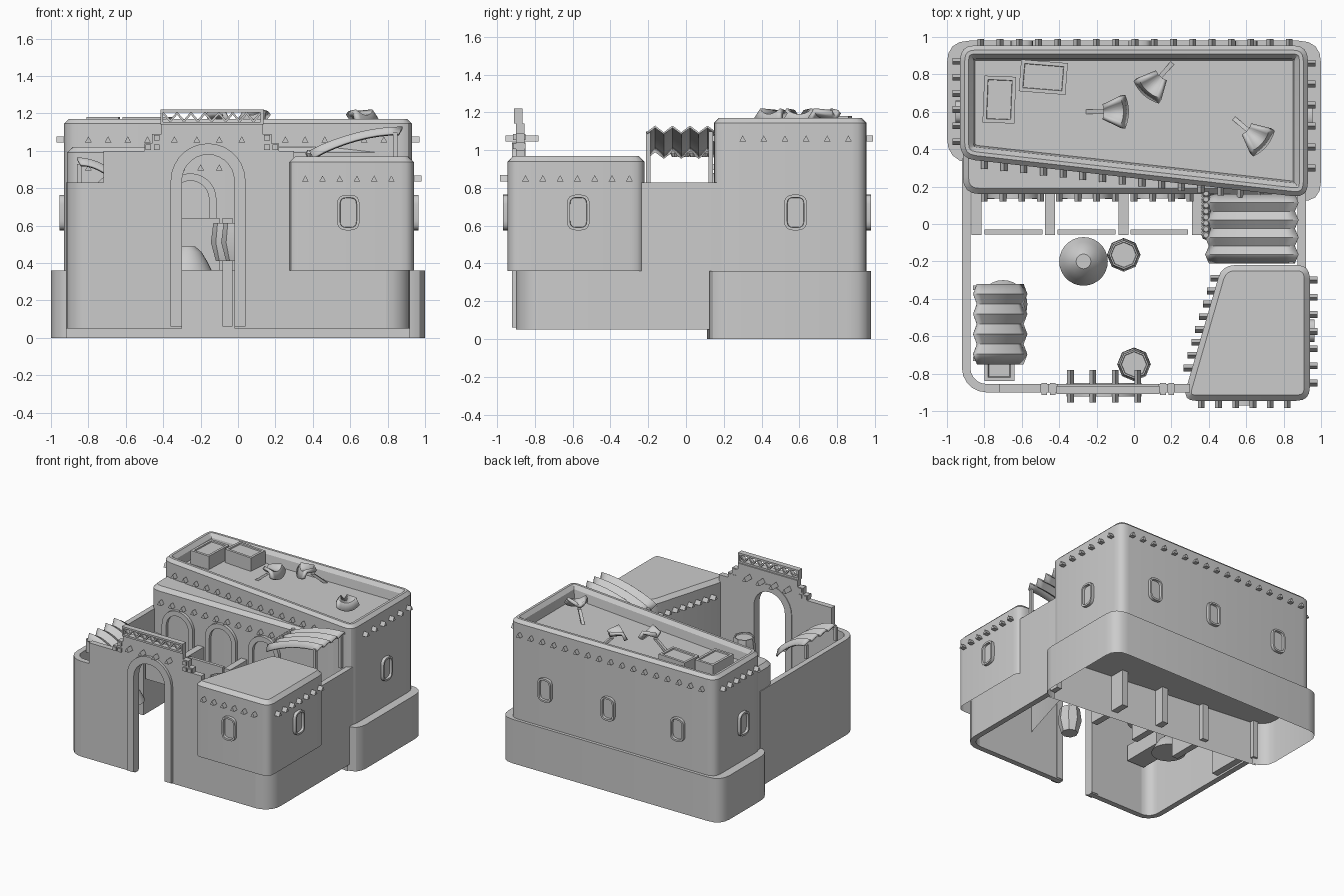
import bpy, bmesh, math
from mathutils import Matrix, Vector

if "Cube" in bpy.data.objects:
    bpy.data.objects.remove(bpy.data.objects["Cube"])

plaster = bpy.data.materials.new("grey_plaster")
plaster.use_nodes = True
GREY = (0.6, 0.6, 0.6, 1)
plaster.diffuse_color = GREY
plaster.node_tree.nodes["Principled BSDF"].inputs["Base Color"].default_value = GREY


# ---------- helpers ----------
def finish(name, bm, solid=0):
    me = bpy.data.meshes.new(name)
    bm.to_mesh(me)
    bm.free()
    me.materials.append(plaster)
    ob = bpy.data.objects.new(name, me)
    bpy.context.collection.objects.link(ob)
    bpy.ops.object.select_all(action='DESELECT')
    ob.select_set(True)
    bpy.context.view_layer.objects.active = ob
    bpy.ops.object.shade_smooth_by_angle(angle=math.radians(30))
    if solid:
        m = ob.modifiers.new("thickness", 'SOLIDIFY')
        m.thickness = solid
    return ob


def inset(pts, d):
    if d == 0:
        return [Vector(p) for p in pts]
    out = []
    for i, p in enumerate(pts):
        a, p, b = Vector(pts[i - 1]), Vector(p), Vector(pts[(i + 1) % len(pts)])
        e, f = (p - a).normalized(), (b - p).normalized()
        n, m = Vector((-e.y, e.x)), Vector((-f.y, f.x))
        out.append(p + (n + m) * d / max(0.3, 1 + n.dot(m)))
    return out


def rounded(pts, r, n=4):
    out = []
    for i, p in enumerate(pts):
        p, a, b = Vector(p), Vector(pts[i - 1]), Vector(pts[(i + 1) % len(pts)])
        s, e = p + (a - p).normalized() * r, p + (b - p).normalized() * r
        for k in range(n + 1):
            t = k / n
            out.append(s * (1 - t) ** 2 + p * 2 * t * (1 - t) + e * t * t)
    return out


def loft(bm, outline, rings, mat=Matrix(), bottom=True):
    """Stack inset copies of a counter-clockwise outline."""
    loops = [[bm.verts.new(mat @ Vector((p.x, p.y, z))) for p in inset(outline, d)]
             for d, z in rings]
    n = len(outline)
    for lo, hi in zip(loops, loops[1:]):
        for i in range(n):
            j = (i + 1) % n
            bm.faces.new((lo[i], lo[j], hi[j], hi[i]))
    bm.faces.new(loops[-1])
    if bottom:
        bm.faces.new(loops[0][::-1])


def solid(name, outline, rings, mat=Matrix(), bottom=True):
    bm = bmesh.new()
    loft(bm, outline, rings, mat, bottom)
    return finish(name, bm)


def sheet(bm, rows):
    for a, b in zip(rows, rows[1:]):
        for i in range(len(a) - 1):
            bm.faces.new((a[i], a[i + 1], b[i + 1], b[i]))


def rect(x0, x1, y0, y1):
    return [(x0, y0), (x1, y0), (x1, y1), (x0, y1)]


def box(bm, x0, x1, y0, y1, z0, z1):
    loft(bm, rect(x0, x1, y0, y1), [(0, z0), (0, z1)])


def upright(x, y, z, turn=0):
    """Local xy drawn on a wall; turn 0 faces the front."""
    return Matrix.Translation((x, y, z)) @ Matrix.Rotation(turn, 4, 'Z') @ Matrix.Rotation(math.pi / 2, 4, 'X')


def arc(cx, cy, r, a0, a1, n=14):
    return [(cx + r * math.cos(math.radians(a0 + (a1 - a0) * k / n)),
             cy + r * math.sin(math.radians(a0 + (a1 - a0) * k / n))) for k in range(n + 1)]


def circle(x, y, r, n):
    return arc(x, y, r, 0, 360, n)[:-1]


def arch_band(cx, z0, zc, r_in, r_out):
    return ([(cx + r_in, z0), (cx + r_out, z0)] + arc(cx, zc, r_out, 0, 180)
            + [(cx - r_out, z0), (cx - r_in, z0)] + arc(cx, zc, r_in, 180, 0))


PEG = [(-0.018, -0.015), (0.018, -0.015), (0, 0.018)]
H = math.pi / 2


def peg_row(name, a, b, z, n, turn, back=-0.03, front=0.04):
    bm = bmesh.new()
    a, b = Vector(a), Vector(b)
    for k in range(n):
        p = a.lerp(b, k / (n - 1))
        loft(bm, PEG, [(0, back), (0, front)], upright(p.x, p.y, z, turn))
    finish(name, bm)


# ---------- plinth and house ----------
base = [(-0.92, 0.32), (0.92, 0.11)] + rounded([(1, 0.11), (1, 0.98), (-1, 0.98), (-1, 0.34)], 0.12)
solid("rear_plinth", base, [(0, 0), (0, 0.36)], bottom=False)
upper = rounded([(-0.93, 0.35), (0.93, 0.14), (0.93, 0.955), (-0.93, 0.955)], 0.08)
solid("upper_house", upper, [(0, 0.36), (0, 1.145), (0.025, 1.17), (0.045, 1.17), (0.07, 1.14), (0.08, 1.07)])
lower = rounded([(-0.915, 0.16), (0.91, 0.16), (0.91, 0.6), (-0.915, 0.6)], 0.09)
solid("lower_house", lower, [(0, 0.36), (0, 0.99), (0.03, 1.02)])
peg_row("front_roof_pegs", (-0.8, 0.335), (0.78, 0.158), 1.06, 16, 0)
peg_row("right_roof_pegs", (0.93, 0.3), (0.93, 0.86), 1.06, 6, H)
peg_row("back_roof_pegs", (0.83, 0.955), (-0.82, 0.955), 1.06, 17, 2 * H, front=0.035)
peg_row("left_roof_pegs", (-0.93, 0.87), (-0.93, 0.44), 1.06, 6, -H)
peg_row("lower_roof_pegs", (-0.8, 0.16), (0.3, 0.16), 0.91, 12, 0)

# ---------- corner tower ----------
tower = rounded([(0.26, -0.945), (0.94, -0.945), (0.94, -0.22), (0.47, -0.22)], 0.07)
solid("corner_tower", tower, [(0, 0.36), (0, 0.94), (0.03, 0.97)], bottom=False)
peg_row("tower_front_pegs", (0.36, -0.945), (0.82, -0.945), 0.85, 6, 0)
peg_row("tower_right_pegs", (0.94, -0.85), (0.94, -0.3), 0.85, 7, H)
peg_row("tower_inner_pegs", (0.45, -0.29), (0.305, -0.77), 0.85, 8, -H)

# ---------- windows ----------
frame = rounded(rect(-0.06, 0.06, -0.095, 0.095), 0.05)
for i, (x, y, t) in enumerate([(0.59, -0.945, 0), (0.94, -0.57, H), (0.93, 0.58, H), (-0.93, 0.6, -H),
                               (0.6, 0.955, 2 * H), (0.03, 0.955, 2 * H), (-0.6, 0.955, 2 * H)]):
    solid(f"window_{i}", frame, [(0, -0.01), (0, 0.025), (0.015, 0.025), (0.017, 0.006)],
          upright(x, y, 0.67, t))

# ---------- courtyard walls ----------
left_wall = ([(-0.92, 0.35)] + arc(-0.79, -0.77, 0.13, 180, 270, 5)
             + arc(-0.79, -0.77, 0.085, 270, 180, 5) + [(-0.875, 0.35)])
solid("left_wall", left_wall, [(0, 0.05), (0, 0.83)])
right_wall = [(-x, min(y, 0.2)) for x, y in reversed(left_wall)]
solid("right_wall", right_wall, [(0, 0.05), (0, 0.83)])

# ---------- gate ----------
GX, AX = -0.14, -0.16
half = [(0.27, 1.14), (0.27, 1.09), (0.32, 1.09), (0.32, 1.04), (0.36, 1.04), (0.36, 1.0)]
gate = ([(-0.79, 0.05), (AX - 0.14, 0.05)] + arc(AX, 0.84, 0.14, 180, 0)
        + [(AX + 0.14, 0.05), (0.79, 0.05), (0.79, 0.83), (0.3, 0.83), (0.3, 1.0)]
        + [(GX + x, z) for x, z in reversed(half)] + [(GX - x, z) for x, z in half]
        + [(-0.72, 1.0), (-0.72, 0.83), (-0.79, 0.83)])
solid("gate_wall", gate, [(0, 0.855), (0, 0.9)], upright(0, 0, 0))
solid("gate_trim", arch_band(AX, 0.06, 0.84, 0.14, 0.2), [(0, 0.85), (0, 0.922)], upright(0, 0, 0))
peg_row("gate_pegs", (-0.34, -0.9), (0.02, -0.9), 1.06, 4, 0, back=-0.12, front=0.055)

bm = bmesh.new()
for s in (-1, 1):
    for dx, z in ((0.295, 1.07), (0.34, 1.02), (0.295, 1.02)):
        x = GX + s * dx
        box(bm, x - 0.015, x + 0.015, -0.915, -0.85, z - 0.015, z + 0.015)
finish("gate_studs", bm)

bm = bmesh.new()
x0, x1 = GX - 0.275, GX + 0.275
box(bm, x0, x1, -0.91, -0.865, 1.14, 1.155)
box(bm, x0, x1, -0.91, -0.865, 1.205, 1.22)
for x in (x0, x1 - 0.015):
    box(bm, x, x + 0.015, -0.91, -0.865, 1.155, 1.205)
N = 14
step = (x1 - x0 - 0.03) / N
for k in range(N):
    a = x0 + 0.015 + k * step
    za, zb = (1.15, 1.193) if k % 2 else (1.193, 1.15)
    loft(bm, [(a, za), (a + step, zb), (a + step, zb + 0.017), (a, za + 0.017)],
         [(0, 0.87), (0, 0.9)], upright(0, 0, 0))
finish("gate_lattice", bm)

# ---------- arcade in front of the house ----------
bm = bmesh.new()
for k in range(4):
    x = -0.842 + 0.393 * k
    box(bm, x - 0.027, x + 0.027, -0.06, 0.3, 0.06, 0.64)
finish("arcade_piers", bm)
for k in range(3):
    x = -0.645 + 0.39 * k
    bm = bmesh.new()
    box(bm, x - 0.155, x + 0.155, -0.055, -0.03, 0.36, 0.64)
    finish(f"low_screen_{k}", bm)
    solid(f"arch_frame_{k}", arch_band(x, 0.36, 0.74, 0.1, 0.14), [(0, -0.17), (0, -0.135)], upright(0, 0, 0))


# ---------- pleated awnings ----------
def awning(name, x0, x1, z0, z1, y0, y1, pleats, steps=8):
    bm = bmesh.new()
    rows = []
    for j in range(2 * pleats + 1):
        ridge = j % 2
        y = y0 + (y1 - y0) * j / (2 * pleats)
        reach = 0.02 * ridge * (1 if x1 > x0 else -1)
        row = []
        for i in range(steps + 1):
            t = i / steps
            x = x0 - reach + (x1 - x0 + 2 * reach) * t
            row.append(bm.verts.new((x, y, z0 + (z1 - z0) * math.sin(t * H) ** 0.85 - 0.035 * (1 - ridge))))
        rows.append(row if x1 > x0 else row[::-1])
    sheet(bm, rows)
    finish(name, bm, 0.012)


awning("house_awning", 0.4, 0.86, 1.0, 1.13, -0.21, 0.16, 4)
awning("wall_awning", -0.59, -0.84, 0.81, 0.965, -0.75, -0.32, 4)
bm = bmesh.new()
for x, y, top in ((0.84, -0.2, 1.1), (0.84, 0.13, 1.1), (-0.85, -0.72, 0.93), (-0.85, -0.34, 0.93)):
    box(bm, x - 0.012, x + 0.012, y - 0.012, y + 0.012, 0.82, top)
finish("awning_posts", bm)
bm = bmesh.new()
for k in range(9):
    loft(bm, circle(0.385, -0.06 + 0.032 * k, 0.025, 8), [(0.01, 0.965), (0, 0.985), (0.01, 1.005)])
finish("awning_rope", bm)

# ---------- courtyard objects ----------
for name, x, y in (("center_oven", -0.27, -0.2), ("side_oven", -0.7, -0.43)):
    solid(name, circle(x, y, 0.13, 28), [(0, 0.36), (0.025, 0.41), (0.055, 0.46), (0.09, 0.49)])
for name, x, y in (("back_barrel", -0.055, -0.165), ("gate_barrel", 0, -0.75)):
    solid(name, circle(x, y, 0.09, 8),
          [(0.025, 0.41), (0, 0.51), (0.012, 0.615), (0.02, 0.615), (0.022, 0.605)])
solid("bench", rect(-0.8, -0.64, -0.84, -0.5), [(0, 0.45), (0, 0.58), (0.02, 0.58), (0.025, 0.57)])

# ---------- rooftop objects ----------
for name, x, y, w, d, t in (("left_skylight", -0.72, 0.665, 0.085, 0.125, -0.04),
                            ("right_skylight", -0.485, 0.785, 0.125, 0.085, -0.08)):
    solid(name, rect(-w, w, -d, d), [(0, 1.065), (0, 1.18), (0.02, 1.18), (0.022, 1.17)],
          Matrix.Translation((x, y, 0)) @ Matrix.Rotation(t, 4, 'Z'))
for i, (x, y, t) in enumerate([(-0.25, 0.6, 0), (0.2, 0.855, -2.3), (0.54, 0.56, -0.7)]):
    m = Matrix.Translation((x, y, 1.17)) @ Matrix.Rotation(t, 4, 'Z')
    # upturned curved plate with a lip
    bm = bmesh.new()
    rows = []
    for r, dz in ((0.09, -0.01), (0.18, 0), (0.2, -0.045)):
        pts = arc(0, 0, r, 26, -26, 8)
        rows.append([bm.verts.new(m @ Vector((px, py, dz + 0.035 * (k / 4 - 1) ** 2)))
                     for k, (px, py) in enumerate(pts)])
    sheet(bm, rows[::-1])
    finish(f"roof_scoop_{i}", bm, 0.025)
    # slanted stem down to the roof
    solid(f"scoop_stem_{i}", [(-0.02, -0.11), (0.01, -0.11), (0.12, -0.02), (0.09, -0.02)],
          [(0, -0.012), (0, 0.012)], m @ upright(0, 0, 0))
